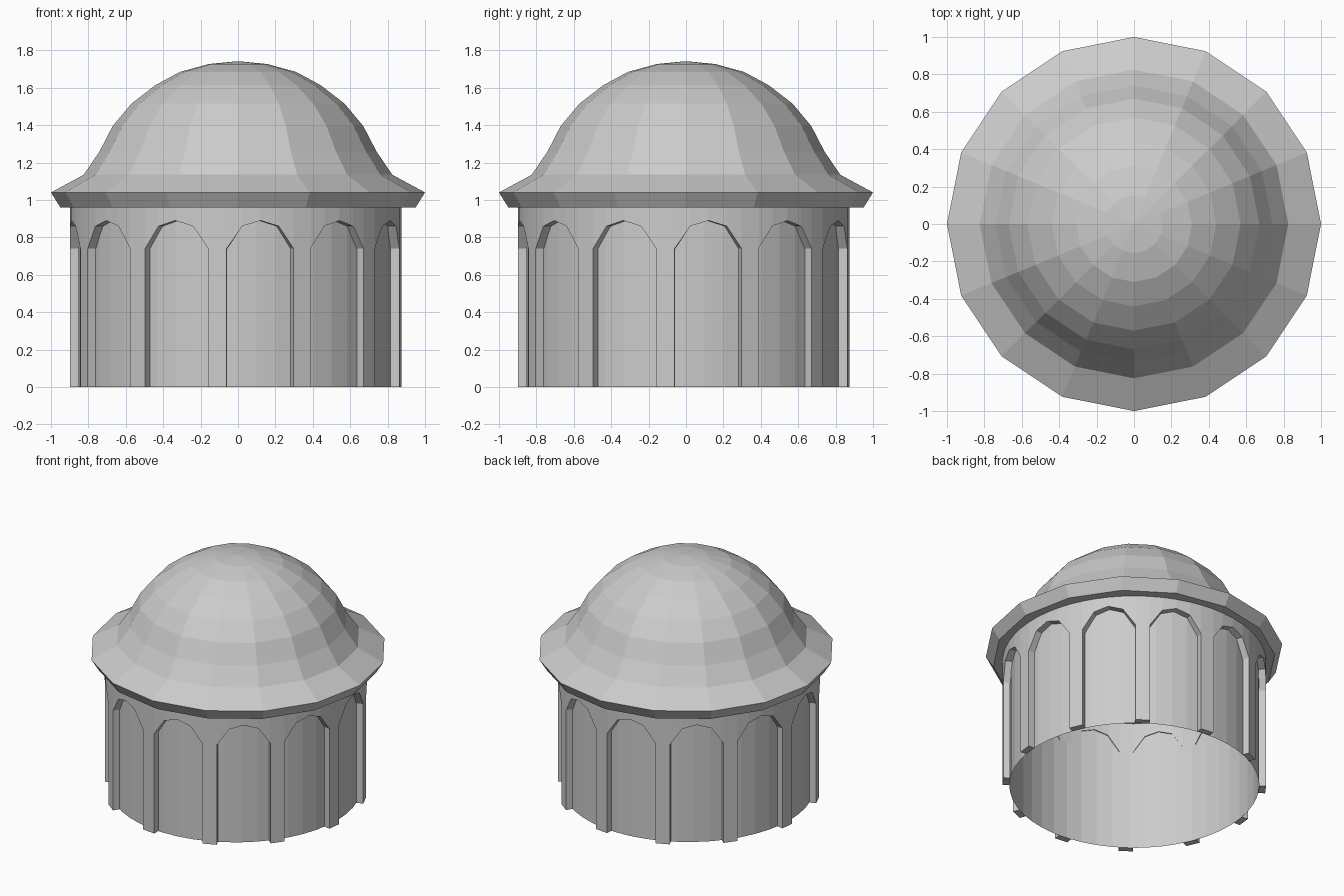
import bpy, bmesh
from math import sin, cos, radians

if "Cube" in bpy.data.objects:
    bpy.data.objects.remove(bpy.data.objects["Cube"])


def finish(name, bm):
    bmesh.ops.remove_doubles(bm, verts=bm.verts, dist=0.0005)
    me = bpy.data.meshes.new(name)
    bm.to_mesh(me)
    bm.free()
    ob = bpy.data.objects.new(name, me)
    bpy.context.collection.objects.link(ob)
    return ob


def polar(r, deg, z, c=0.0):
    return (c + r * cos(radians(deg)), c + r * sin(radians(deg)), z)


def face(bm, pts):
    return bm.faces.new([bm.verts.new(p) for p in pts])


def lathe(name, profile, sides, c=0.0, cap=False):
    """Spin (radius, z) points, listed bottom to top, around a vertical axis."""
    bm = bmesh.new()
    step = 360 / sides
    for i in range(sides):
        a, b = i * step, (i + 1) * step
        for (r0, z0), (r1, z1) in zip(profile, profile[1:]):
            pts = [polar(r0, a, z0, c), polar(r0, b, z0, c), polar(r1, b, z1, c)]
            if r1 > 0:
                pts.append(polar(r1, a, z1, c))
            face(bm, pts)
    if cap:
        r, z = profile[0]
        face(bm, [polar(r, -i * step, z, c) for i in range(sides)])
    return finish(name, bm)


# Sixteen-sided domed roof with flared eave
lathe("dome_roof", [(0.95, 0.96), (1.0, 1.04), (0.825, 1.135), (0.74, 1.26),
                    (0.67, 1.395), (0.57, 1.515), (0.44, 1.615), (0.31, 1.685),
                    (0.155, 1.727), (0, 1.742)], 16, cap=True)

# Drum wall, slightly off centre under the roof
C, R_OUT, R_IN, TOP = -0.012, 0.887, 0.84, 0.96
lathe("drum_wall", [(R_IN, 0), (R_IN, TOP)], 48, C)

# Arcade of twelve arches: spandrels, reveals and pillars
ARCH = [(-11.8, 0.74), (-6.4, 0.86), (0, 0.89), (6.4, 0.86), (11.8, 0.74)]
R_BACK = 0.833
bm = bmesh.new()
for k in range(12):
    mid = 8.65 - 90 + 30 * k
    for (a, za), (b, zb) in zip(ARCH, ARCH[1:]):
        a, b = mid + a, mid + b
        face(bm, [polar(R_OUT, a, za, C), polar(R_OUT, b, zb, C),
                  polar(R_OUT, b, TOP, C), polar(R_OUT, a, TOP, C)])
        face(bm, [polar(R_OUT, b, zb, C), polar(R_OUT, a, za, C),
                  polar(R_BACK, a, za, C), polar(R_BACK, b, zb, C)])
        face(bm, [polar(R_BACK, b, zb, C), polar(R_BACK, a, za, C),
                  polar(R_BACK, a, TOP, C), polar(R_BACK, b, TOP, C)])
    a, b = mid + 11.8, mid + 18.2
    face(bm, [polar(R_OUT, a, 0, C), polar(R_OUT, b, 0, C),
              polar(R_OUT, b, TOP, C), polar(R_OUT, a, TOP, C)])
    face(bm, [polar(R_BACK, b, 0.74, C), polar(R_BACK, a, 0.74, C),
              polar(R_BACK, a, TOP, C), polar(R_BACK, b, TOP, C)])
    face(bm, [polar(R_IN, a, 0, C), polar(R_OUT, a, 0, C),
              polar(R_OUT, a, 0.74, C), polar(R_IN, a, 0.74, C)])
    face(bm, [polar(R_OUT, b, 0, C), polar(R_IN, b, 0, C),
              polar(R_IN, b, 0.74, C), polar(R_OUT, b, 0.74, C)])
    face(bm, [polar(R_OUT, b, 0, C), polar(R_OUT, a, 0, C),
              polar(R_IN, a, 0, C), polar(R_IN, b, 0, C)])
finish("arcade", bm)
